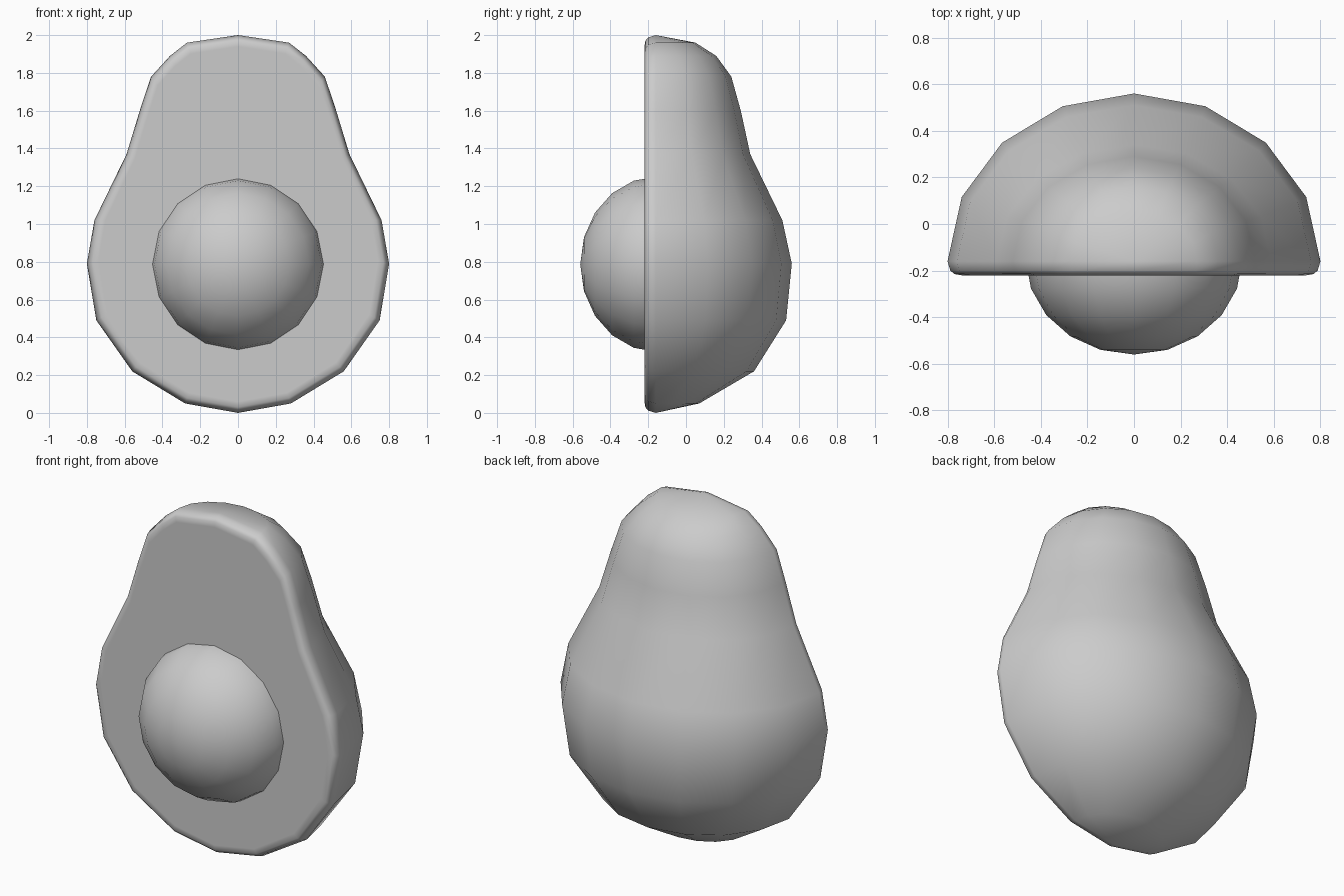
import bpy, bmesh, math

if "Cube" in bpy.data.objects:
    bpy.data.objects.remove(bpy.data.objects["Cube"])


def finish(bm, name):
    bmesh.ops.recalc_face_normals(bm, faces=bm.faces[:])
    for f in bm.faces:
        f.smooth = True
    mesh = bpy.data.meshes.new(name)
    bm.to_mesh(mesh)
    bm.free()
    ob = bpy.data.objects.new(name, mesh)
    bpy.context.collection.objects.link(ob)
    return ob


# Fruit half: (half width, depth behind the cut, height) of each level
levels = [(0.28, 0.23, 0.05), (0.56, 0.52, 0.22), (0.75, 0.69, 0.49),
          (0.80, 0.72, 0.79), (0.76, 0.67, 1.02), (0.59, 0.50, 1.37),
          (0.52, 0.45, 1.60), (0.46, 0.40, 1.78), (0.36, 0.32, 1.89),
          (0.27, 0.21, 1.96)]
CUT_Y, SEG = -0.16, 8
bm = bmesh.new()
bottom = bm.verts.new((0, CUT_Y, 0))
top = bm.verts.new((0, CUT_Y, 2))
rows = [[bm.verts.new((w * math.cos(math.pi * i / SEG),
                       CUT_Y + d * math.sin(math.pi * i / SEG), z))
         for i in range(SEG + 1)] for w, d, z in levels]
for i in range(SEG):
    bm.faces.new((bottom, rows[0][i + 1], rows[0][i]))
    bm.faces.new((top, rows[-1][i], rows[-1][i + 1]))
    for a, b in zip(rows, rows[1:]):
        bm.faces.new((a[i], a[i + 1], b[i + 1], b[i]))

# Rounded rim stepping in to the flat cut face
ring = [bottom] + [r[0] for r in rows] + [top] + [r[-1] for r in reversed(rows)]
outline = [v.co.copy() for v in ring]
for inset, y in ((0.012, -0.20), (0.03, -0.215), (0.06, -0.22)):
    new = [bm.verts.new((c.x * (1 - inset / 0.8), y,
                         1 + (c.z - 1) * (1 - inset))) for c in outline]
    for i in range(len(ring)):
        j = (i + 1) % len(ring)
        bm.faces.new((ring[i], ring[j], new[j], new[i]))
    ring = new
bm.faces.new(ring)
flesh = finish(bm, "fruit_half")
mod = flesh.modifiers.new("flat_cut_shading", 'WEIGHTED_NORMAL')
mod.weight = 50

# Stone: flattened dome with its pole facing forward
bm = bmesh.new()
bmesh.ops.create_uvsphere(bm, u_segments=16, v_segments=10, radius=1)
bmesh.ops.delete(bm, geom=[v for v in bm.verts if v.co.z < -0.4], context='VERTS')
for v in bm.verts:
    x, y, z = v.co
    v.co = (0.465 * x, -0.15 - 0.41 * z, 0.787 + 0.465 * y)
finish(bm, "stone")
